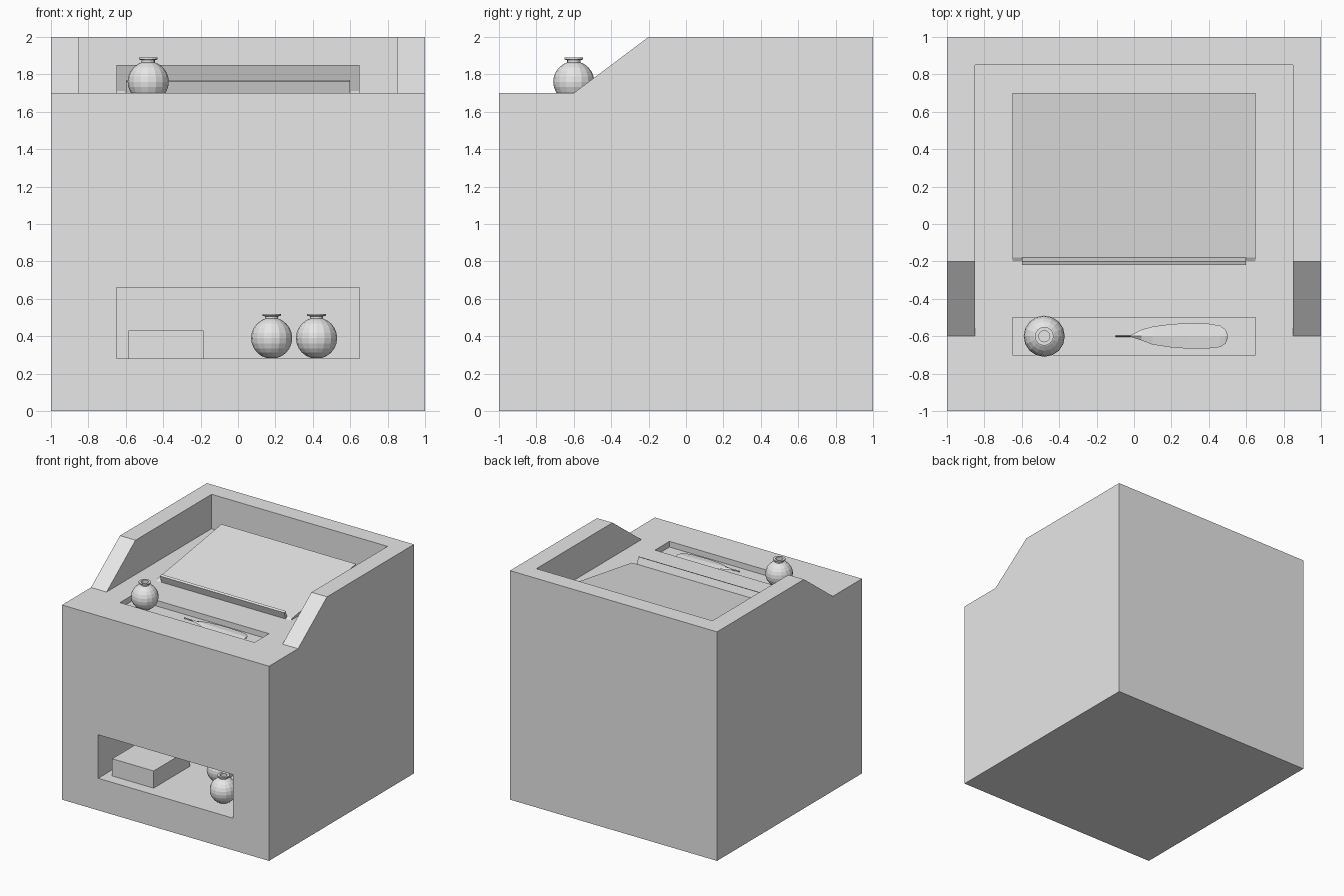
import bpy, bmesh, math

if "Cube" in bpy.data.objects:
    bpy.data.objects.remove(bpy.data.objects["Cube"])

grey = bpy.data.materials.new("light_grey")
grey.diffuse_color = (0.8, 0.8, 0.8, 1)
grey.use_nodes = True
grey.node_tree.nodes["Principled BSDF"].inputs["Base Color"].default_value = grey.diffuse_color


def finish(name, bm):
    bmesh.ops.recalc_face_normals(bm, faces=bm.faces)
    me = bpy.data.meshes.new(name)
    bm.to_mesh(me)
    bm.free()
    me.materials.append(grey)
    ob = bpy.data.objects.new(name, me)
    bpy.context.collection.objects.link(ob)
    return ob


def prism(name, profile, x0, x1):
    """Extrude a (y, z) profile along x."""
    bm = bmesh.new()
    face = bm.faces.new([bm.verts.new((x0, y, z)) for y, z in profile])
    ext = bmesh.ops.extrude_face_region(bm, geom=[face])["geom"]
    moved = [v for v in ext if isinstance(v, bmesh.types.BMVert)]
    bmesh.ops.translate(bm, verts=moved, vec=(x1 - x0, 0, 0))
    return finish(name, bm)


def box(name, x0, x1, y0, y1, z0, z1):
    return prism(name, [(y0, z0), (y1, z0), (y1, z1), (y0, z1)], x0, x1)


def cut(target, cutter):
    mod = target.modifiers.new("cut", 'BOOLEAN')
    mod.operation, mod.solver, mod.object = 'DIFFERENCE', 'EXACT', cutter
    bpy.context.view_layer.objects.active = target
    bpy.ops.object.modifier_apply(modifier=mod.name)
    bpy.data.objects.remove(cutter)


# desk block with sloping side walls
body = prism("desk_body", [(-1, 0), (1, 0), (1, 2), (-0.2, 2), (-0.6, 1.7), (-1, 1.7)], -1, 1)
cut(body, box("desktop_cutter", -0.85, 0.85, -0.8, 0.85, 1.7, 2.2))
cut(body, box("tray_cutter", -0.65, 0.65, -0.7, -0.5, 1.65, 1.9))
cut(body, box("shelf_cutter", -0.65, 0.65, -1.2, -0.2, 0.28, 0.66))

# sloping writing board and its stop ledge
prism("writing_board", [(-0.2, 1.7), (-0.18, 1.712), (0.7, 1.85), (0.7, 1.7)], -0.65, 0.65)
prism("paper_ledge", [(-0.2, 1.7), (-0.22, 1.762), (-0.2, 1.77), (-0.178, 1.705)], -0.6, 0.6)

# book on the lower shelf
box("book", -0.585, -0.185, -0.9, -0.4, 0.28, 0.43)


# ink bottles: faceted ball with an open flared neck
def bottle(name, x, y, z):
    n, r = 16, 0.11
    prof = [(r * math.sin(a), r - r * math.cos(a)) for a in (math.pi * i / 12 for i in range(1, 11))]
    prof += [(0.035, 0.214), (0.035, 0.226), (0.05, 0.23), (0.05, 0.24), (0.03, 0.24), (0.03, 0.2)]
    bm = bmesh.new()
    rings = [[bm.verts.new((x + q * math.cos(math.tau * k / n), y + q * math.sin(math.tau * k / n), z + h))
              for k in range(n)] for q, h in prof]
    for a, b in zip(rings, rings[1:]):
        for k in range(n):
            bm.faces.new((a[k], a[(k + 1) % n], b[(k + 1) % n], b[k]))
    bm.faces.new(rings[0][::-1])
    bm.faces.new(rings[-1])
    finish(name, bm)


bottle("inkwell", -0.48, -0.6, 1.65)
bottle("ink_bottle_left", 0.18, -0.5, 0.28)
bottle("ink_bottle_right", 0.42, -0.8, 0.28)

# quill: (x, y of back edge, y of front edge), slightly raised along its spine
stations = [(-0.1, -0.597, -0.603), (-0.02, -0.595, -0.603), (0.04, -0.565, -0.622),
            (0.1, -0.548, -0.645), (0.2, -0.535, -0.66), (0.3, -0.53, -0.667),
            (0.4, -0.533, -0.665), (0.46, -0.543, -0.658), (0.49, -0.565, -0.64), (0.5, -0.59, -0.615)]
bm = bmesh.new()
rows = []
for x, yb, yf in stations:
    z = 1.677 - 0.02 * (x + 0.1)
    rows.append([bm.verts.new(p) for p in ((x, yb, z - 0.004), (x, -0.6, z + 0.004),
                                           (x, yf, z - 0.004), (x, -0.6, z - 0.008))])
for a, b in zip(rows, rows[1:]):
    for k in range(4):
        bm.faces.new((a[k], a[(k + 1) % 4], b[(k + 1) % 4], b[k]))
bm.faces.new(rows[0])
bm.faces.new(rows[-1])
finish("quill", bm)
